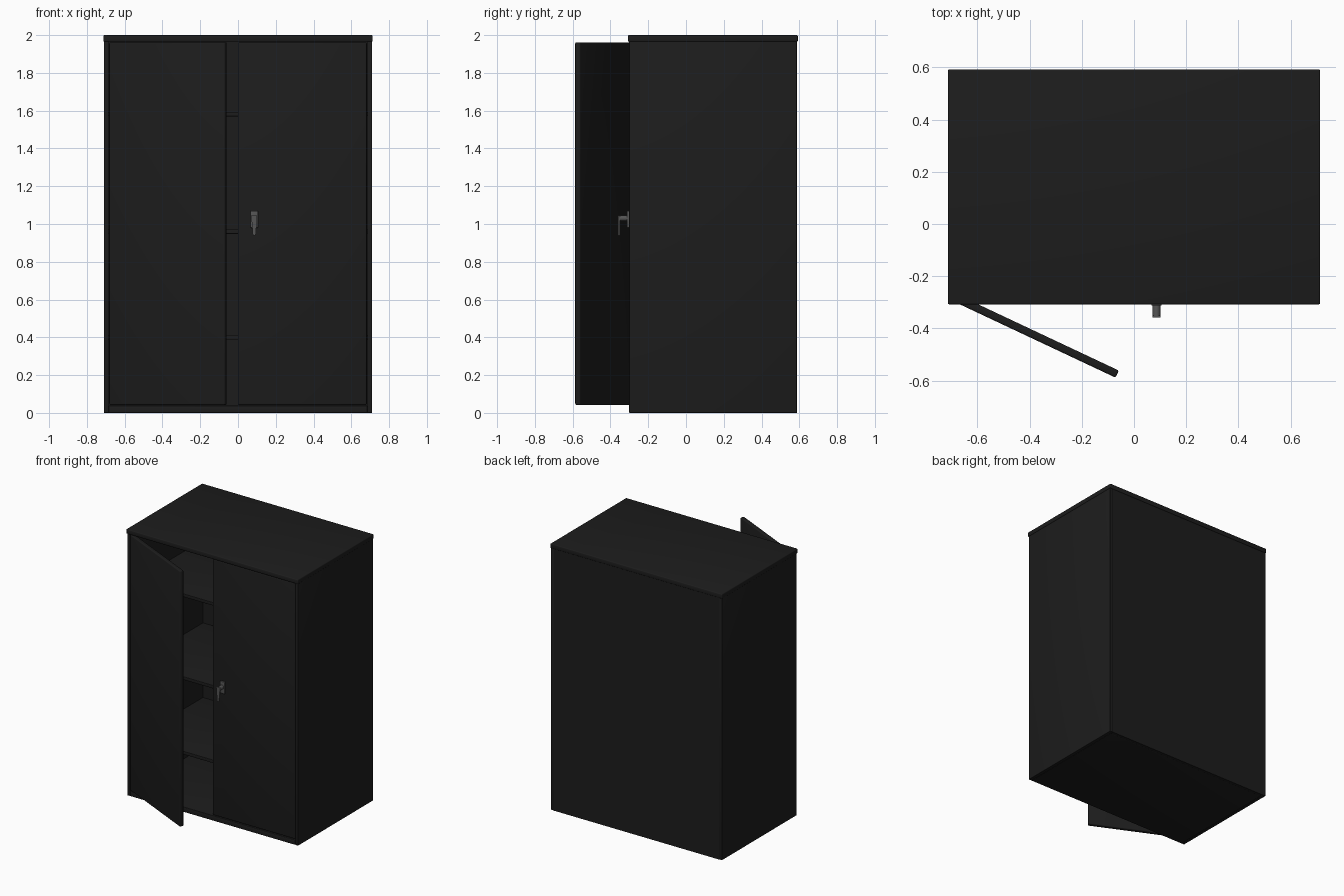
import bpy
import math

if "Cube" in bpy.data.objects:
    bpy.data.objects.remove(bpy.data.objects["Cube"])


def material(name, v):
    m = bpy.data.materials.new(name)
    m.diffuse_color = (v, v, v, 1)
    m.use_nodes = True
    m.node_tree.nodes["Principled BSDF"].inputs["Base Color"].default_value = m.diffuse_color
    return m


BLACK = material("black_paint", 0.012)
STEEL = material("grey_metal", 0.09)


def finish(o, name, mat, bevel):
    o.name = name
    o.data.materials.append(mat)
    if bevel:
        b = o.modifiers.new("Bevel", 'BEVEL')
        b.width = bevel
        b.segments = 3
        bpy.context.view_layer.objects.active = o
        bpy.ops.object.modifier_apply(modifier=b.name)
    bpy.ops.object.shade_smooth_by_angle(angle=math.radians(35))
    return o


def box(name, lo, hi, bevel=0.003, mat=BLACK, origin=(0, 0, 0)):
    """Box between two corners, measured from origin (kept as the pivot)."""
    verts = [(x, y, z) for x in (lo[0], hi[0]) for y in (lo[1], hi[1]) for z in (lo[2], hi[2])]
    faces = [(0, 1, 3, 2), (4, 6, 7, 5), (0, 4, 5, 1), (2, 3, 7, 6), (0, 2, 6, 4), (1, 5, 7, 3)]
    me = bpy.data.meshes.new(name)
    me.from_pydata(verts, [], faces)
    o = bpy.data.objects.new(name, me)
    bpy.context.collection.objects.link(o)
    o.location = origin
    bpy.ops.object.select_all(action='DESELECT')
    o.select_set(True)
    bpy.context.view_layer.objects.active = o
    return finish(o, name, mat, bevel)


# Carcass: walls, back, base and overhanging top
W, FRONT, BACK, T = 0.71, -0.301, 0.587, 0.025
for side, s in (("left", -1), ("right", 1)):
    xs = sorted((s * W, s * (W - T)))
    box(side + "_wall", (xs[0], FRONT, 0), (xs[1], BACK, 1.968))
box("back_panel", (-W + T, BACK - T, 0), (W - T, BACK, 1.968), 0)
box("base", (-W + T, FRONT, 0), (W - T, BACK - T, 0.038))
box("top", (-0.713, -0.308, 1.965), (0.713, 0.592, 2.0), 0.006)

# Shelves
for i, z in enumerate((0.40, 0.96, 1.582)):
    box(f"shelf_{i + 1}", (-W + T, -0.225, z - 0.012), (W - T, BACK - T, z + 0.012), 0.002)

# Doors: right one closed, left one swung open on its hinge edge
D, Z0, Z1 = 0.03, 0.042, 1.962
box("right_door", (0.0, -0.300, Z0), (0.682, -0.300 + D, Z1), 0.007)
left = box("left_door", (0, 0, Z0), (0.678, D, Z1), 0.007, origin=(-0.684, -0.30, 0))
left.rotation_euler.z = math.radians(-25.2)

# Lock handle: plate, round stem, hanging tapered lever
HX = 0.086
box("handle_plate", (HX - 0.02, -0.313, 0.98), (HX + 0.02, -0.299, 1.07), 0.004, STEEL)
bpy.ops.mesh.primitive_cylinder_add(vertices=24, radius=0.015, depth=0.05,
                                    location=(HX, -0.334, 1.03), rotation=(math.pi / 2, 0, 0))
finish(bpy.context.object, "handle_stem", STEEL, 0)
lever = box("handle_lever", (-0.016, -0.359, 0.938), (0.016, -0.350, 1.045), 0, STEEL, (HX, 0, 0))
for v in lever.data.vertices:
    if v.co.z < 1:
        v.co.x *= 0.45
